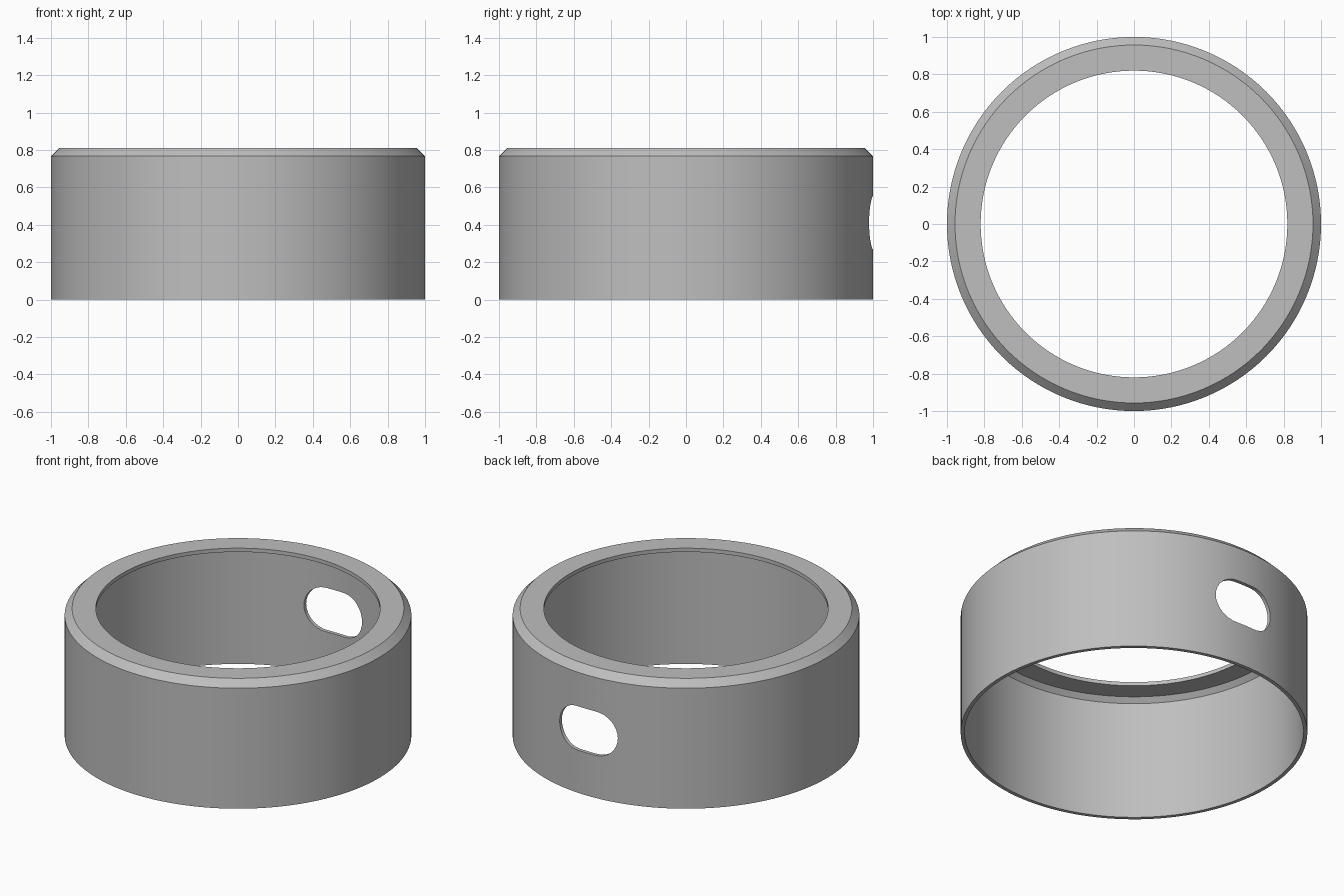
import bpy, bmesh, math

SEGMENTS = 128

cube = bpy.data.objects.get("Cube")
if cube:
    bpy.data.objects.remove(cube, do_unlink=True)

grey = bpy.data.materials.new("plain_grey")
grey.use_nodes = True
colour = (0.52, 0.52, 0.52, 1)
grey.diffuse_color = colour
grey.node_tree.nodes["Principled BSDF"].inputs["Base Color"].default_value = colour


def new_object(name, bm):
    bmesh.ops.recalc_face_normals(bm, faces=bm.faces)
    mesh = bpy.data.meshes.new(name)
    bm.to_mesh(mesh)
    bm.free()
    mesh.materials.append(grey)
    obj = bpy.data.objects.new(name, mesh)
    bpy.context.collection.objects.link(obj)
    return obj


def lathe(name, profile):
    """Revolve a closed (radius, height) profile around z."""
    bm = bmesh.new()
    rings = []
    for i in range(SEGMENTS):
        a = 2 * math.pi * i / SEGMENTS
        rings.append([bm.verts.new((r * math.cos(a), r * math.sin(a), z))
                      for r, z in profile])
    n = len(profile)
    for i, ring in enumerate(rings):
        following = rings[(i + 1) % SEGMENTS]
        for j in range(n):
            k = (j + 1) % n
            bm.faces.new((ring[j], following[j], following[k], ring[k]))
    return new_object(name, bm)


def slot_cutter(half_width, radius, height, steps=16):
    """Round-ended bar that passes through the back wall only."""
    bm = bmesh.new()
    outline = []
    for side in (1, -1):
        for i in range(steps + 1):
            a = math.pi * (i / steps - 0.5)
            x = side * (half_width - radius + radius * math.cos(a))
            outline.append(bm.verts.new((x, 0.6, height + side * radius * math.sin(a))))
    face = bm.faces.new(outline)
    extruded = bmesh.ops.extrude_face_region(bm, geom=[face])
    moved = [v for v in extruded["geom"] if isinstance(v, bmesh.types.BMVert)]
    bmesh.ops.translate(bm, verts=moved, vec=(0, 0.8, 0))
    return new_object("slot_cutter", bm)


# Thin-walled cap: chamfered outer shoulder, matching inner shoulder, open top
cap = lathe("ring_cap", [(1, 0), (1, 0.767), (0.957, 0.81), (0.82, 0.81),
                         (0.82, 0.786), (0.948, 0.786), (0.977, 0.757), (0.977, 0)])

# Round-ended slot in the back wall
cutter = slot_cutter(0.205, 0.14, 0.411)
cutter.hide_render = True
cut = cap.modifiers.new("back_slot", 'BOOLEAN')
cut.operation = 'DIFFERENCE'
cut.solver = 'EXACT'
cut.object = cutter
bpy.ops.object.select_all(action='DESELECT')
cap.select_set(True)
bpy.context.view_layer.objects.active = cap
bpy.ops.object.modifier_apply(modifier=cut.name)
bpy.data.objects.remove(cutter, do_unlink=True)

# Smooth round walls with crisp rims
bpy.ops.object.shade_smooth_by_angle(angle=math.radians(30))
